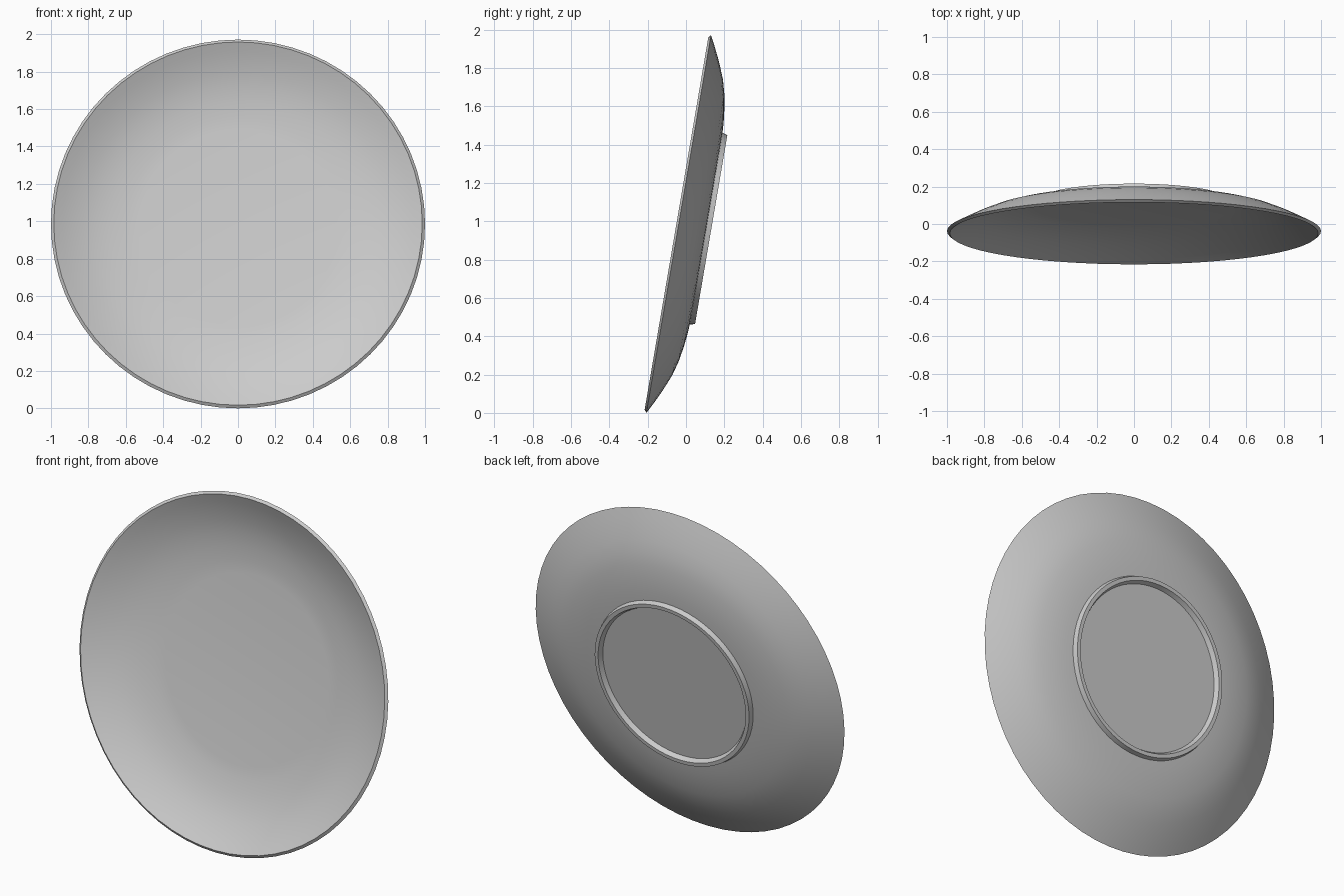
import bpy, bmesh, math
from mathutils import Matrix

SEGMENTS = 64
TILT = math.radians(9.7)

old = bpy.data.objects.get("Cube")
if old:
    bpy.data.objects.remove(old)

# Plain grey glaze
glaze = bpy.data.materials.new("grey_glaze")
glaze.use_nodes = True
grey = (0.6, 0.6, 0.6, 1)
glaze.diffuse_color = grey
glaze.node_tree.nodes["Principled BSDF"].inputs["Base Color"].default_value = grey

# Cross-section as (radius, depth behind the rim), from the dish centre
# over the bevelled lip, down the back and round the foot ring
profile = [
    (0, 0.135), (0.53, 0.135), (0.60, 0.128), (0.68, 0.115), (0.76, 0.097),
    (0.83, 0.073), (0.89, 0.048), (0.94, 0.024), (0.985, 0),
    (1, 0.012), (0.95, 0.038), (0.89, 0.067), (0.84, 0.089), (0.78, 0.113),
    (0.71, 0.132), (0.63, 0.146), (0.56, 0.154), (0.508, 0.157),
    (0.50, 0.184), (0.478, 0.184), (0.465, 0.158), (0, 0.158),
]

# Spin the cross-section about the plate axis
bm = bmesh.new()
verts = [bm.verts.new((r, 0, -d)) for r, d in profile]
edges = [bm.edges.new(pair) for pair in zip(verts, verts[1:])]
bmesh.ops.spin(bm, geom=verts + edges, cent=(0, 0, 0), axis=(0, 0, 1),
               angle=math.tau, steps=SEGMENTS, use_merge=True)
bmesh.ops.remove_doubles(bm, verts=bm.verts, dist=0.0005)
bmesh.ops.recalc_face_normals(bm, faces=bm.faces)

# Stand it up facing the front, leaning back
bm.transform(Matrix.Rotation(math.pi / 2 - TILT, 4, "X"))
low = min(v.co.z for v in bm.verts)
ys = [v.co.y for v in bm.verts]
bm.transform(Matrix.Translation((0, -(min(ys) + max(ys)) / 2, -low)))

mesh = bpy.data.meshes.new("plate")
bm.to_mesh(mesh)
bm.free()
plate = bpy.data.objects.new("plate", mesh)
bpy.context.collection.objects.link(plate)
mesh.materials.append(glaze)

bpy.context.view_layer.objects.active = plate
plate.select_set(True)
bpy.ops.object.shade_smooth_by_angle(angle=math.radians(30))
